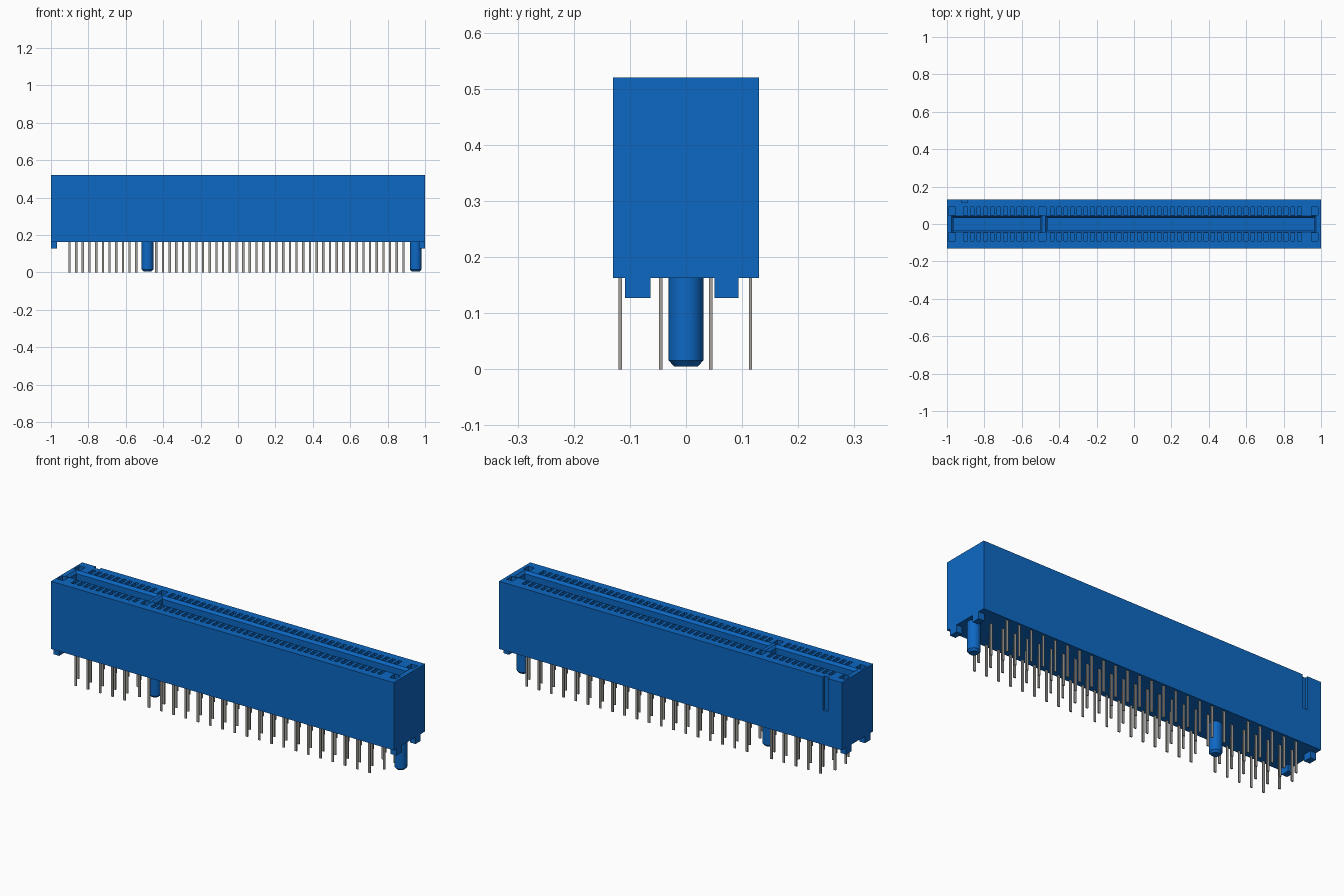
import bpy, bmesh, math
from mathutils import Matrix, Vector

cube = bpy.data.objects.get("Cube")
if cube:
    bpy.data.objects.remove(cube, do_unlink=True)

TOP, BASE = 0.52, 0.163          # housing height range
HALF_Y = 0.13
PITCH, FIRST = 2 / 56, -0.901    # contact spacing and first contact
POSITIONS = [p for p in range(51) if p not in (11, 12)]   # gap at the key


def material(name, rgb):
    m = bpy.data.materials.new(name)
    m.use_nodes = True
    m.diffuse_color = (*rgb, 1)
    m.node_tree.nodes["Principled BSDF"].inputs["Base Color"].default_value = (*rgb, 1)
    return m


BLUE = material("blue plastic", (0.004, 0.138, 0.55))
GREY = material("grey metal", (0.38, 0.365, 0.34))


def box(bm, x0, x1, y0, y1, z0, z1):
    size = Vector((x1 - x0, y1 - y0, z1 - z0))
    mid = Vector((x0 + x1, y0 + y1, z0 + z1)) / 2
    bmesh.ops.create_cube(bm, size=1, matrix=Matrix.Translation(mid) @ Matrix.Diagonal((*size, 1)))


def loft(bm, rings):
    """Closed solid through rectangles (x0, x1, half_y, z)."""
    loops = [[bm.verts.new(c) for c in ((a, -h, z), (b, -h, z), (b, h, z), (a, h, z))]
             for a, b, h, z in rings]
    bm.faces.new(loops[0][::-1])
    bm.faces.new(loops[-1])
    for lo, hi in zip(loops, loops[1:]):
        for i in range(4):
            j = (i + 1) % 4
            bm.faces.new((lo[i], lo[j], hi[j], hi[i]))


def finish(bm, name, mat):
    bmesh.ops.recalc_face_normals(bm, faces=bm.faces)
    me = bpy.data.meshes.new(name)
    bm.to_mesh(me)
    bm.free()
    me.materials.append(mat)
    ob = bpy.data.objects.new(name, me)
    bpy.context.collection.objects.link(ob)
    return ob


def activate(ob):
    bpy.ops.object.select_all(action='DESELECT')
    ob.select_set(True)
    bpy.context.view_layer.objects.active = ob


# Housing block
bm = bmesh.new()
box(bm, -1, 1, -HALF_Y, HALF_Y, BASE, TOP)
housing = finish(bm, "housing", BLUE)

# Cutter: two flared card slots either side of the key
bm = bmesh.new()
c = 0.011
for a, b in ((-0.976, -0.492), (-0.474, 0.973)):
    loft(bm, [(a + c, b - c, 0.033, 0.25),
              (a + c, b - c, 0.033, TOP - 0.013),
              (a, b, 0.044, TOP),
              (a, b, 0.044, TOP + 0.05)])
# Contact pockets and the larger relief pockets
pockets = [(FIRST + p * PITCH, 0.010) for p in POSITIONS]
pockets += [(-0.973, 0.018), (-0.489, 0.018), (0.966, 0.018)]
for x, w in pockets:
    for s in (-1, 1):
        y0, y1 = sorted((s * 0.049, s * 0.091))
        box(bm, x - w, x + w, y0, y1, 0.25, TOP + 0.05)
# Marking groove on the back
box(bm, -0.921, -0.889, 0.114, 0.2, 0.345, TOP + 0.05)
cutter = finish(bm, "housing_cutter", BLUE)
cutter.hide_render = True

mod = housing.modifiers.new("cut", 'BOOLEAN')
mod.operation = 'DIFFERENCE'
mod.solver = 'EXACT'
mod.object = cutter
activate(housing)
bpy.ops.object.modifier_apply(modifier=mod.name)
bpy.data.objects.remove(cutter, do_unlink=True)

# Standoff feet at both ends
bm = bmesh.new()
for x0, x1 in ((-1, -0.967), (0.967, 1)):
    for y0, y1 in ((-0.109, -0.063), (0.051, 0.094)):
        box(bm, x0, x1, y0, y1, 0.127, BASE)
finish(bm, "standoff_feet", BLUE)

# Round locating pegs with chamfered tips
for name, x in (("right_locating_peg", -0.484), ("left_locating_peg", 0.95)):
    bm = bmesh.new()
    n, loops = 32, []
    for r, z in ((0.021, 0.005), (0.031, 0.016), (0.031, BASE)):
        loops.append([bm.verts.new((x + r * math.cos(2 * math.pi * i / n),
                                    r * math.sin(2 * math.pi * i / n), z)) for i in range(n)])
    for lo, hi in zip(loops, loops[1:]):
        for i in range(n):
            j = (i + 1) % n
            bm.faces.new((lo[i], lo[j], hi[j], hi[i]))
    bm.faces.new(loops[0][::-1])
    bm.faces.new(loops[-1])
    activate(finish(bm, name, BLUE))
    bpy.ops.object.shade_smooth_by_angle(angle=math.radians(30))

# Staggered contact pins: odd positions outside, even positions inside
for name, inner, outer in (("front_pins", -0.045, -0.117), ("back_pins", 0.044, 0.115)):
    bm = bmesh.new()
    for p in POSITIONS:
        x, y = FIRST + p * PITCH, outer if p % 2 else inner
        box(bm, x - 0.006, x + 0.006, y - 0.003, y + 0.003, 0, BASE + 0.01)
    finish(bm, name, GREY)
